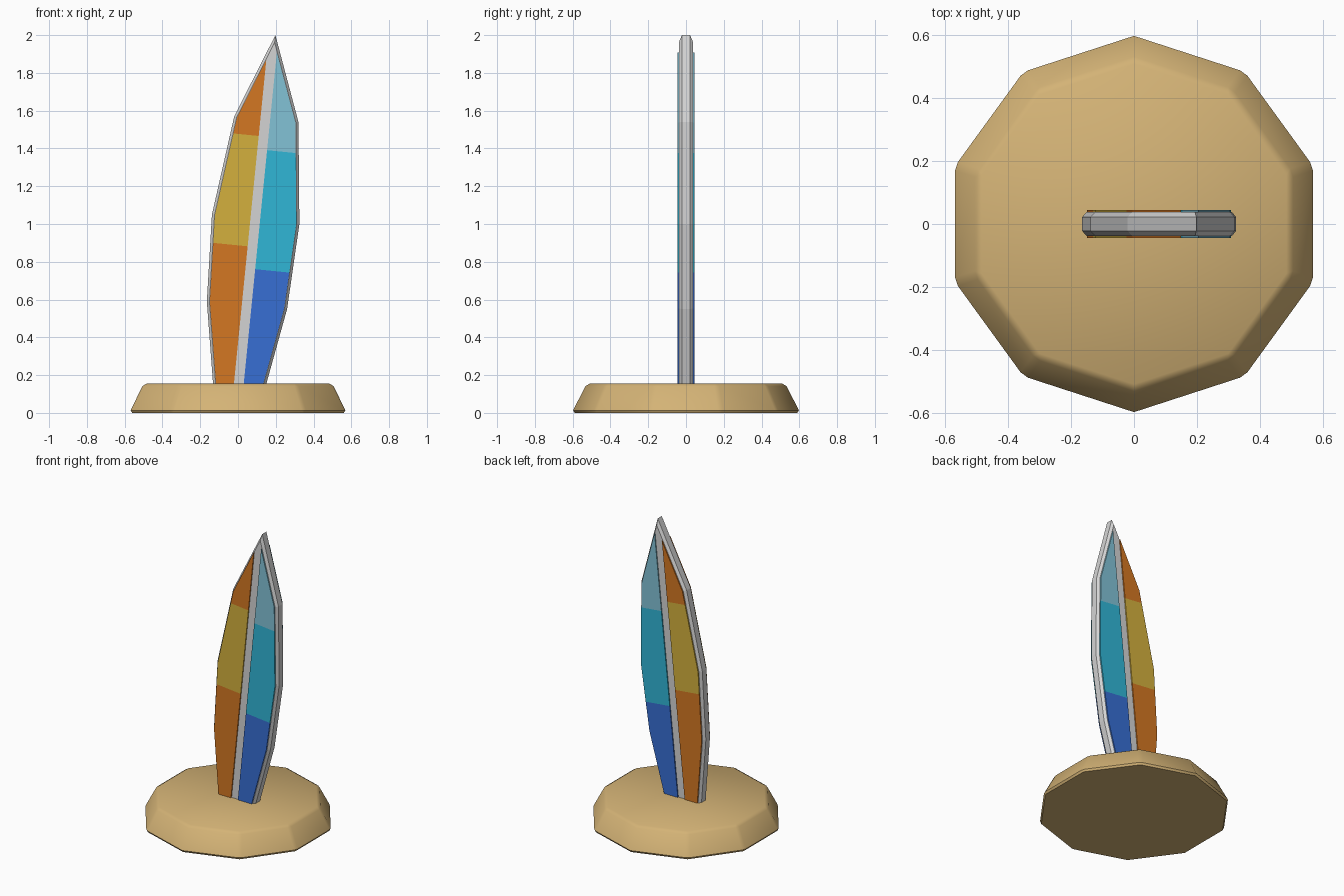
import bpy, bmesh, math
from mathutils import Vector

if "Cube" in bpy.data.objects:
    bpy.data.objects.remove(bpy.data.objects["Cube"])


def material(name, r, g, b):
    m = bpy.data.materials.new(name)
    lin = [((c / 255 + 0.055) / 1.055) ** 2.4 for c in (r, g, b)]
    m.diffuse_color = (*lin, 1)
    m.use_nodes = True
    m.node_tree.nodes["Principled BSDF"].inputs["Base Color"].default_value = m.diffuse_color
    return m


SAND = material("sand", 212, 179, 118)
GREY = material("light grey", 212, 212, 212)
ORANGE = material("orange", 212, 119, 34)
YELLOW = material("mustard", 212, 176, 61)
BLUE = material("blue", 55, 110, 212)
CYAN = material("cyan", 48, 182, 214)
PALE = material("pale blue", 130, 194, 214)


def make_object(name, bm, mats):
    bmesh.ops.recalc_face_normals(bm, faces=bm.faces)
    me = bpy.data.meshes.new(name)
    bm.to_mesh(me)
    bm.free()
    for m in mats:
        me.materials.append(m)
    ob = bpy.data.objects.new(name, me)
    bpy.context.collection.objects.link(ob)
    return ob


def inset(points, d):
    """Move every edge of a clockwise outline inward by d."""
    out = []
    for i, p in enumerate(points):
        p = Vector(p)
        a = (p - Vector(points[i - 1])).normalized()
        b = (Vector(points[(i + 1) % len(points)]) - p).normalized()
        na, nb = Vector((a.y, -a.x)), Vector((b.y, -b.x))
        out.append(p + (na + nb) * d / (1 + na.dot(nb)))
    return out


def loft(bm, rings):
    """Skin rings given as (outline, y) and cap both ends."""
    loops = [[bm.verts.new((x, y, z)) for x, z in pts] for pts, y in rings]
    n = len(loops[0])
    for lo, hi in zip(loops, loops[1:]):
        for i in range(n):
            j = (i + 1) % n
            bm.faces.new((lo[i], lo[j], hi[j], hi[i]))
    bm.faces.new(loops[0])
    bm.faces.new(loops[-1])


# Ten-sided tapered base with chamfered edges
bm = bmesh.new()
bmesh.ops.create_cone(bm, cap_ends=True, segments=10, radius1=0.605,
                      radius2=0.525, depth=0.155)
bmesh.ops.translate(bm, vec=(0, 0, 0.0775), verts=bm.verts)
edges = [e for e in bm.edges
         if not all(abs(v.co.x) < 0.01 for v in e.verts)]
bmesh.ops.bevel(bm, geom=edges, offset=0.015, segments=1, affect='EDGES')
base = make_object("base", bm, [SAND])
bpy.context.view_layer.objects.active = base
base.select_set(True)
bpy.ops.object.shade_smooth_by_angle(angle=math.radians(40))

# Leaf-shaped slab with chamfered rim (clockwise x, z outline)
OUTLINE = [(-0.128, 0.1), (-0.165, 0.59), (-0.138, 1.05), (-0.02, 1.57),
           (0.198, 2.0), (0.32, 1.54), (0.325, 1.0), (0.26, 0.55),
           (0.135, 0.1)]
INNER = inset(OUTLINE, 0.014)
bm = bmesh.new()
loft(bm, [(INNER, -0.038), (OUTLINE, -0.022), (OUTLINE, 0.022), (INNER, 0.038)])
make_object("blade", bm, [GREY])

# Coloured panels either side of the leaning central rib
AXIS = Vector((0.1, 0, 1)).normalized()
ACROSS = Vector((AXIS.z, 0, -AXIS.x))
PANEL = inset(OUTLINE, 0.016)


def panel(name, side, front, rib_point, heights, mats):
    bm = bmesh.new()
    loft(bm, [(PANEL, front * 0.036), (PANEL, front * 0.045)])
    res = bmesh.ops.bisect_plane(
        bm, geom=bm.verts[:] + bm.edges[:] + bm.faces[:],
        plane_co=rib_point, plane_no=ACROSS,
        clear_inner=side > 0, clear_outer=side < 0)
    cut = [g for g in res['geom_cut'] if isinstance(g, bmesh.types.BMEdge)]
    bmesh.ops.holes_fill(bm, edges=cut)
    # Colour bands perpendicular to the rib
    for h in heights:
        bmesh.ops.bisect_plane(bm, geom=bm.verts[:] + bm.edges[:] + bm.faces[:],
                               plane_co=(0, 0, h), plane_no=AXIS)
    for f in bm.faces:
        c = f.calc_center_median()
        f.material_index = sum(c.z + 0.1 * c.x > h for h in heights)
    make_object(name, bm, mats)


for label, front in (("front", -1), ("back", 1)):
    panel(label + "_warm_panel", -1, front, (-0.022, 0, 0.15),
          (0.887, 1.477), [ORANGE, YELLOW, ORANGE])
    panel(label + "_cool_panel", 1, front, (0.03, 0, 0.15),
          (0.77, 1.406), [BLUE, CYAN, PALE])
